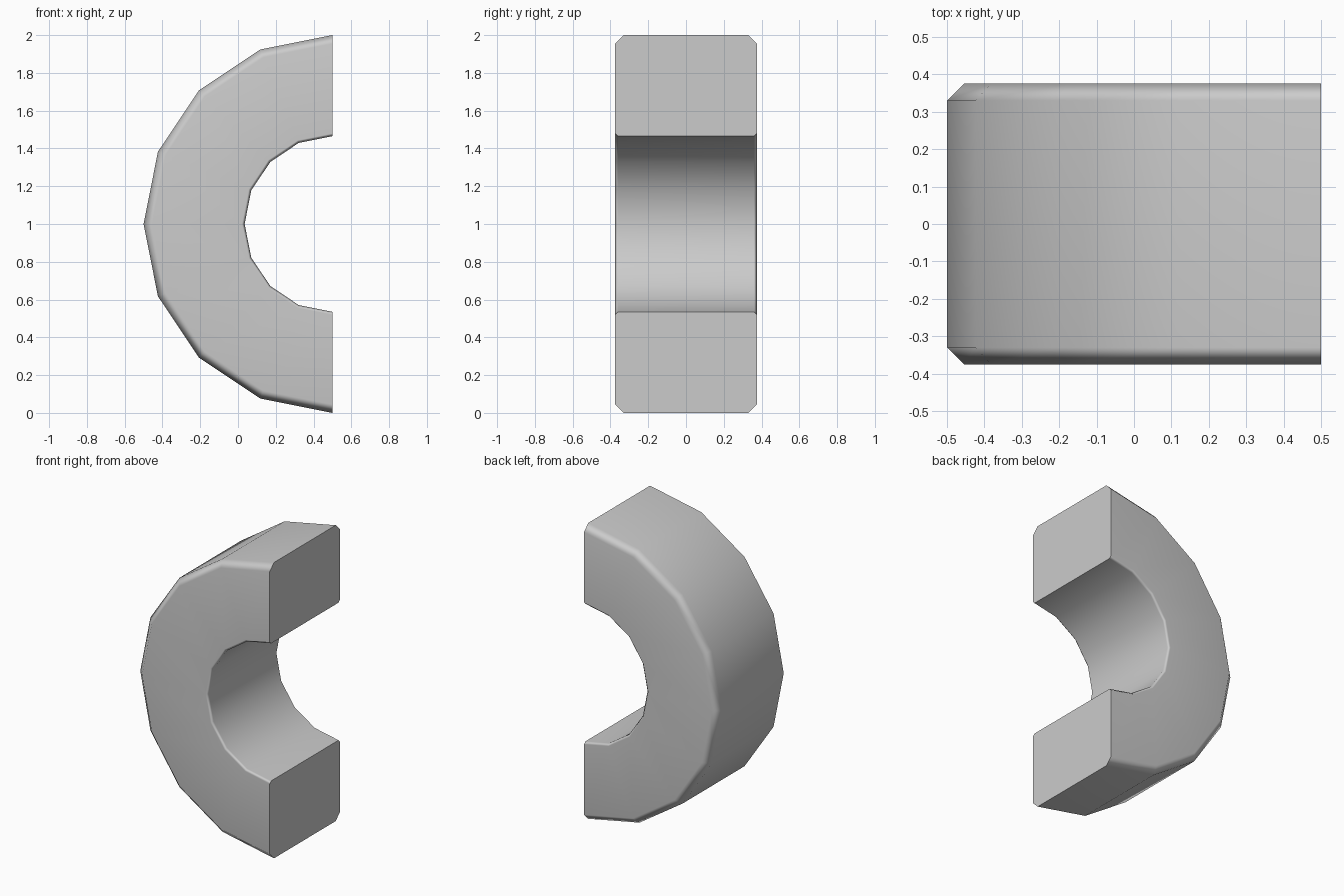
import bpy, bmesh, math
from mathutils import Vector

cube = bpy.data.objects.get("Cube")
if cube:
    bpy.data.objects.remove(cube, do_unlink=True)

OUTER, INNER, HALF_WIDTH = 1.0, 0.465, 0.375
OUTER_BEVEL, INNER_BEVEL = 0.045, 0.015
CENTRE = Vector((0.5, 0, 1))

# Plain grey material
grey = bpy.data.materials.new("plain_grey")
grey.use_nodes = True
colour = (0.6, 0.6, 0.6, 1)
grey.diffuse_color = colour
grey.node_tree.nodes["Principled BSDF"].inputs["Base Color"].default_value = colour

# Chamfered cross-section as (y, radius), one side then mirrored
side = [(HALF_WIDTH - INNER_BEVEL, INNER),
        (HALF_WIDTH, INNER + INNER_BEVEL),
        (HALF_WIDTH, OUTER - OUTER_BEVEL),
        (HALF_WIDTH - OUTER_BEVEL, OUTER)]
profile = side + [(-y, r) for y, r in reversed(side)]

# Sweep the section through half a turn
bm = bmesh.new()
verts = [bm.verts.new(CENTRE + Vector((0, y, r))) for y, r in profile]
edges = [bm.edges.new((v, verts[(i + 1) % len(verts)])) for i, v in enumerate(verts)]
bmesh.ops.spin(bm, geom=verts + edges, cent=CENTRE, axis=(0, 1, 0),
               angle=-math.pi, steps=8)

# Close the two flat ends
bmesh.ops.holes_fill(bm, edges=[e for e in bm.edges if e.is_boundary], sides=0)
bmesh.ops.recalc_face_normals(bm, faces=bm.faces)

mesh = bpy.data.meshes.new("half_ring")
bm.to_mesh(mesh)
bm.free()
mesh.materials.append(grey)
ring = bpy.data.objects.new("half_ring", mesh)
bpy.context.collection.objects.link(ring)

# Soft chamfers, crisp ends
bpy.ops.object.select_all(action='DESELECT')
ring.select_set(True)
bpy.context.view_layer.objects.active = ring
bpy.ops.object.shade_smooth_by_angle(angle=math.radians(50))
weighted = ring.modifiers.new("weighted_normals", 'WEIGHTED_NORMAL')
weighted.keep_sharp = True
